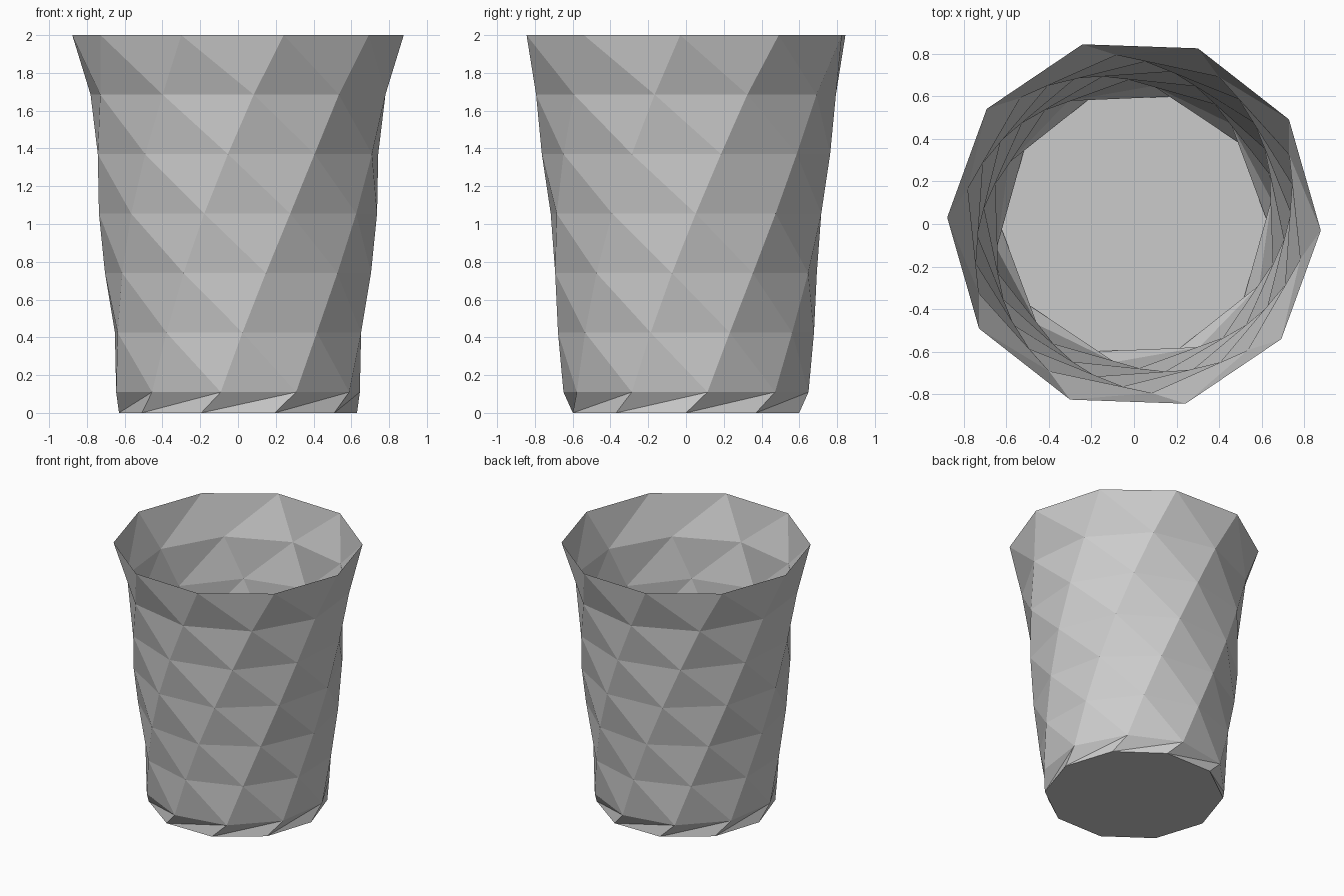
import bpy
import bmesh
from math import cos, sin, radians

cube = bpy.data.objects.get("Cube")
if cube:
    bpy.data.objects.remove(cube, do_unlink=True)

SIDES = 10
TWIST = 10  # degrees added at each ring
# (radius, height) of each ring, floor to rim
PROFILE = [(0.63, 0), (0.655, 0.11), (0.678, 0.425), (0.708, 0.74),
           (0.738, 1.055), (0.765, 1.37), (0.798, 1.685), (0.878, 2)]

# Plain grey material
grey = bpy.data.materials.new("plain_grey")
grey.use_nodes = True
colour = (0.6, 0.6, 0.6, 1)
grey.diffuse_color = colour
grey.node_tree.nodes["Principled BSDF"].inputs["Base Color"].default_value = colour

# Twisted rings of the cup
bm = bmesh.new()
rings = []
for level, (radius, height) in enumerate(PROFILE):
    angles = [radians(360 / SIDES * i + TWIST * level) for i in range(SIDES)]
    rings.append([bm.verts.new((radius * cos(a), radius * sin(a), height))
                  for a in angles])

# Floor
bm.faces.new(reversed(rings[0]))

# Thin wall: folded inward at the foot, outward above it
for level, (low, high) in enumerate(zip(rings, rings[1:])):
    for i in range(SIDES):
        j = (i + 1) % SIDES
        a, b, c, d = low[i], low[j], high[j], high[i]
        if level == 0:
            bm.faces.new((a, b, c))
            bm.faces.new((a, c, d))
        else:
            bm.faces.new((a, b, d))
            bm.faces.new((b, c, d))

mesh = bpy.data.meshes.new("twisted_cup")
bm.to_mesh(mesh)
bm.free()
mesh.materials.append(grey)
cup = bpy.data.objects.new("twisted_cup", mesh)
bpy.context.collection.objects.link(cup)
